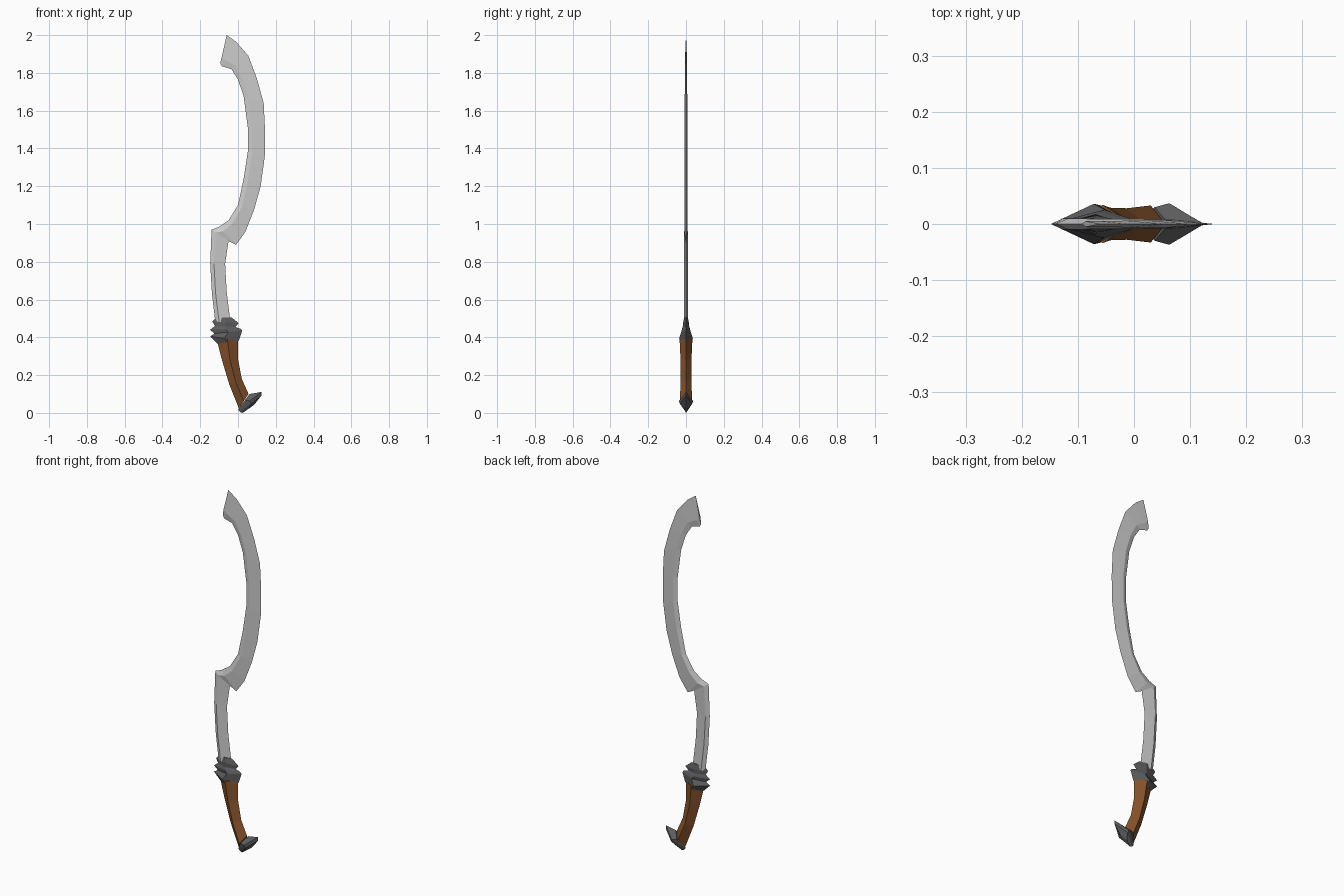
import bpy, bmesh


def material(name, rgb):
    m = bpy.data.materials.new(name)
    m.diffuse_color = (*rgb, 1)
    return m


def loft(name, stations, ridge=0.5, mat=None):
    """Skin diamond sections: left x,z, right x,z, half thickness; ridge = crest position."""
    bm = bmesh.new()
    rings = []
    for lx, lz, rx, rz, h in stations:
        mx, mz = lx + (rx - lx) * ridge, lz + (rz - lz) * ridge
        rings.append([bm.verts.new(p) for p in
                      ((lx, 0, lz), (mx, -h, mz), (rx, 0, rz), (mx, h, mz))])
    for a, b in zip(rings, rings[1:]):
        for i in range(4):
            j = (i + 1) % 4
            bm.faces.new((a[i], a[j], b[j], b[i]))
    bm.faces.new(rings[0][::-1])
    bm.faces.new(rings[-1])
    bmesh.ops.recalc_face_normals(bm, faces=bm.faces)
    me = bpy.data.meshes.new(name)
    bm.to_mesh(me)
    bm.free()
    ob = bpy.data.objects.new(name, me)
    bpy.context.collection.objects.link(ob)
    if mat:
        me.materials.append(mat)
    return ob


leather = material("brown_grip", (0.24, 0.085, 0.025))
iron = material("dark_iron", (0.11, 0.11, 0.115))

# Sickle blade: straight shank, stepped hook, long outward curve, flared tip
left = [(-.12, .48), (-.138, .63), (-.147, .79), (-.14, .97), (-.10, .985),
        (-.05, 1.02), (0, 1.10), (.03, 1.24), (.052, 1.385), (.052, 1.51),
        (.03, 1.675), (0, 1.765), (-.035, 1.82), (-.085, 1.835), (-.094, 1.85)]
right = [(-.04, .48), (-.06, .64), (-.068, .79), (-.05, .91), (-.01, .89),
         (.04, .96), (.085, 1.075), (.12, 1.20), (.142, 1.36), (.143, 1.50),
         (.136, 1.64), (.10, 1.77), (.055, 1.89), (-.01, 1.965), (-.06, 2.0)]
n = len(left)
loft("blade", [(*l, *r, .011 - .006 * i / (n - 1))
               for i, (l, r) in enumerate(zip(left, right))], ridge=.25)

# Stepped guard collar
loft("guard", [(-.108, .365, .0, .38, .032),
               (-.148, .405, .005, .385, .036),
               (-.125, .42, .022, .435, .025),
               (-.148, .44, .015, .445, .022),
               (-.122, .46, -.015, .455, .017),
               (-.136, .483, .004, .475, .015),
               (-.115, .506, -.035, .506, .010)], mat=iron)

# Curved grip
loft("grip", [(-.112, .385, .0, .395, .034),
              (-.085, .28, .0, .285, .029),
              (-.046, .15, .020, .18, .028),
              (.004, .025, .056, .10, .033)], mat=leather)

# Angled pommel
loft("pommel", [(.012, .036, .062, .10, .030),
                (.002, .016, .124, .111, .037),
                (.012, .004, .125, .093, .033),
                (.025, .0, .085, .042, .010)], mat=iron)
